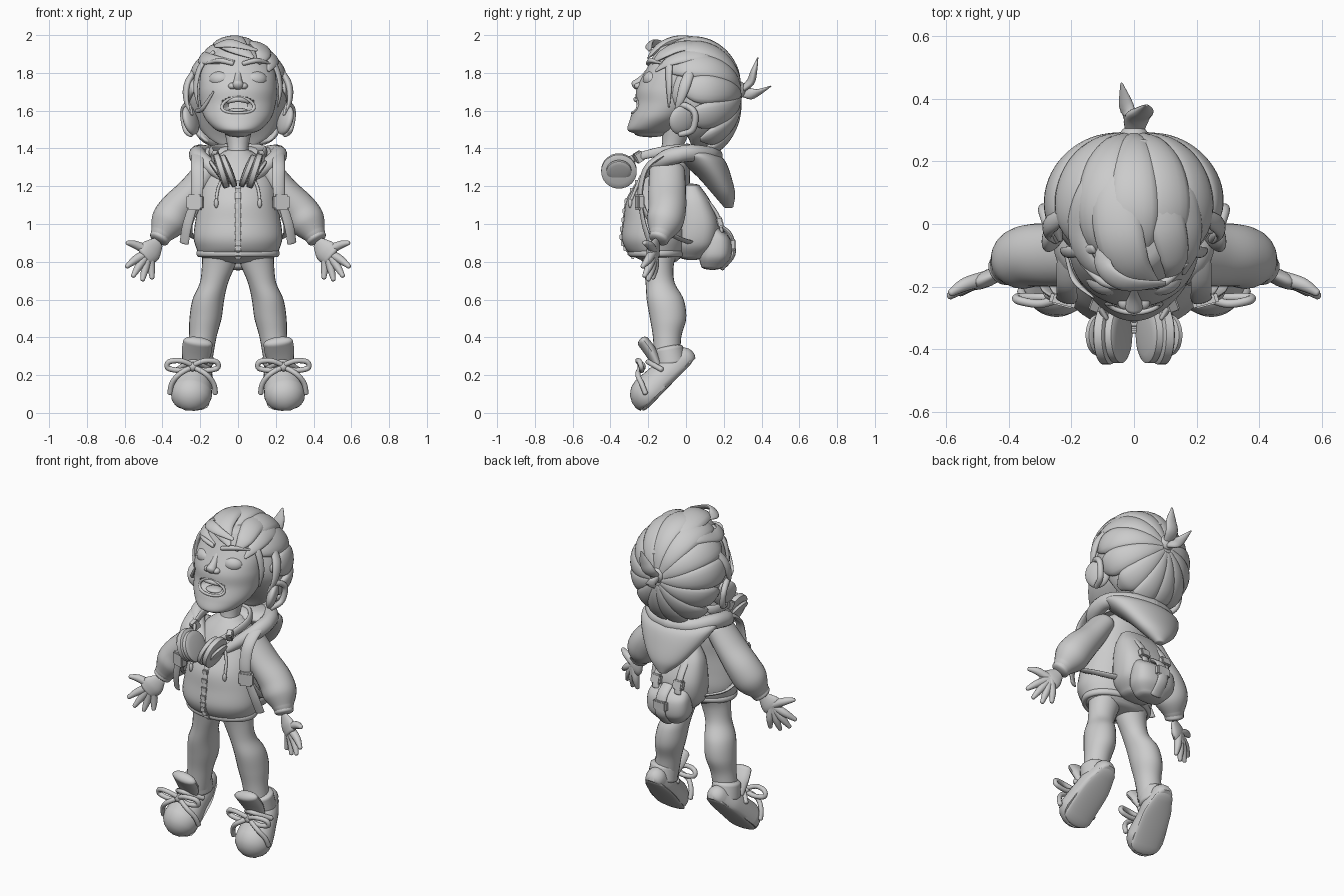
import bpy, bmesh
from math import sin, cos, pi, radians, copysign
from mathutils import Vector, Matrix, Euler

default_cube = bpy.data.objects.get("Cube")
if default_cube:
    bpy.data.objects.remove(default_cube, do_unlink=True)
grey = bpy.data.materials.new("plain grey")
grey.use_nodes = True
grey.diffuse_color = (.6, .6, .6, 1)
shader = next(node for node in grey.node_tree.nodes if node.type == "BSDF_PRINCIPLED")
shader.inputs["Base Color"].default_value = grey.diffuse_color
parts = []

def finish(name, bm, mirror):
    bmesh.ops.recalc_face_normals(bm, faces=bm.faces)
    mesh = bpy.data.meshes.new(name)
    bm.to_mesh(mesh)
    bm.free()
    mesh.materials.append(grey)
    obj = bpy.data.objects.new(name, mesh)
    bpy.context.collection.objects.link(obj)
    if mirror:
        obj.modifiers.new("Mirror", "MIRROR")
    parts.append(obj)
    return obj

# Catmull-Rom interpolation of positions and radii together
def spline(points, steps, closed=False):
    count, result = len(points), []
    for i in range(count if closed else count - 1):
        near = [points[k % count if closed else max(0, min(count - 1, k))] for k in range(i - 1, i + 3)]
        for t in (step / steps for step in range(steps)):
            result.append([b + t * (c - a + t * (2*a - 5*b + 4*c - d + t * (3*b - a - 3*c + d))) / 2
                           for a, b, c, d in zip(*near)])
    return result if closed else result + [list(points[-1])]

# Sweep an ellipse along points (x, y, z, half width, optional half depth), with rounded ends
def sweep(name, points, flat=1.0, facing=(0, 1, 0), pivot=None, level=False, closed=False,
          square=1.0, cap=.7, sides=16, steps=6, mirror=False):
    dense = spline([p if len(p) > 4 else (*p, p[3] * flat) for p in points], steps, closed)
    centres = [Vector(p[:3]) for p in dense]
    last, rings = len(dense) - 1, []
    for i, (centre, p) in enumerate(zip(centres, dense)):
        before = centres[i - 1] if i or closed else centre
        after = centres[(i + 1) % len(centres)] if i < last or closed else centre
        along = Vector((0, 0, 1)) if level else (after - before).normalized()
        out = centre - Vector(pivot) if pivot else Vector(facing)
        out = (out - along * out.dot(along)).normalized()
        rings.append((centre, along, out.cross(along), out, max(p[3], .002), max(p[4], .002)))
    if not closed:
        for (centre, along, side, out, a, b), sign in ((rings[0], -1), (rings[-1], 1)):
            for angle in (.4, .8, 1.2, 1.5):
                shift = along * sign * min(a, b) * cap * sin(angle)
                extra = (centre + shift, along, side, out, a * cos(angle), b * cos(angle))
                rings.insert(len(rings) if sign > 0 else 0, extra)
    bm, loops = bmesh.new(), []
    turns = [2 * pi * k / sides for k in range(sides)]
    pairs = [[copysign(abs(f(turn)) ** square, f(turn)) for f in (cos, sin)] for turn in turns]
    for centre, along, side, out, a, b in rings:
        loops.append([bm.verts.new(centre + side * a * c + out * b * s) for c, s in pairs])
    for low, high in zip(loops, loops[1:] + loops[:1] if closed else loops[1:]):
        for k in range(sides):
            bm.faces.new((low[k - 1], low[k], high[k], high[k - 1]))
    if not closed:
        bm.faces.new(loops[0])
        bm.faces.new(loops[-1])
    return finish(name, bm, mirror)

# A scaled and turned ball or softened box
def solid(name, kind, place, size, turn=(0, 0, 0), mirror=False):
    bm = bmesh.new()
    if kind == "ball":
        bmesh.ops.create_uvsphere(bm, u_segments=32, v_segments=20, radius=1)
    else:
        bmesh.ops.create_cube(bm, size=2)
        bmesh.ops.bevel(bm, geom=bm.edges[:], offset=.25, segments=2, affect="EDGES")
    turn = Euler([radians(angle) for angle in turn])
    bm.transform(Matrix.LocRotScale(Vector(place), turn, Vector(size)))
    return finish(name, bm, mirror)

# Face with an open mouth pressed into it
face = sweep("face", [(0, -.19, 1.48, .07, .085), (0, -.19, 1.5, .12, .12), (0, -.14, 1.56, .175, .155),
                      (0, -.09, 1.64, .2, .18), (0, -.08, 1.72, .205, .18), (0, -.06, 1.82, .19, .15),
                      (0, -.03, 1.92, .12, .13)], level=True, sides=72, steps=10, cap=.3)
for v in face.data.vertices:
    reach = (v.co.x / .085) ** 2 + ((v.co.z - 1.63) / .042) ** 2
    if v.co.y < -.15 and reach < 1:
        v.co.y += .08 * min(1, 2 - 2 * reach)
circle = [2 * pi * k / 14 for k in range(14)]
sweep("lips", [(.085 * cos(a), -.272 + .012 * sin(a) + .017 * cos(a) ** 2, 1.63 + .042 * sin(a) - .012 * cos(a) ** 2, .008)
               for a in circle], closed=True)
sweep("upper_teeth", [(-.055, -.245, 1.65, .013), (0, -.265, 1.66, .014), (.055, -.245, 1.65, .013)])
solid("tongue", "ball", (0, -.23, 1.6), (.05, .04, .015))
sweep("nose", [(0, -.185, 1.82, .018), (0, -.228, 1.77, .02), (0, -.262, 1.735, .03)])
solid("nostrils", "ball", (.03, -.25, 1.73), (.022, .024, .018), mirror=True)
solid("eyes", "ball", (.095, -.182, 1.765), (.06, .044, .044), (0, 0, 20), mirror=True)
sweep("eyebrows", [(.03, -.2, 1.85, .012), (.1, -.185, 1.865, .013), (.17, -.125, 1.85, .005)], mirror=True)
solid("ears", "ball", (.25, -.02, 1.55), (.03, .075, .08), (0, 15, 25), mirror=True)
sweep("ear_rims", [(.25, -.05, 1.58, .014), (.268, -.02, 1.63, .017), (.29, .045, 1.59, .017),
                   (.275, .035, 1.5, .017), (.25, -.03, 1.475, .015)], mirror=True)
sweep("neck", [(0, -.1, 1.28, .06), (0, -.075, 1.4, .055), (0, -.05, 1.52, .08)])
# Hair: a cap, clumps gathered into a knot behind, fringe and side locks
middle, size = Vector((0, .04, 1.68)), Vector((.26, .25, .28))
cap = solid("hair_cap", "ball", middle, size)
for v in cap.data.vertices:
    v.co.x *= 1 - .5 * max(0, v.co.z - middle.z)
    if v.co.y < middle.y:
        keep = max(.15, min(.75, .75 + (v.co.z - middle.z) * 2.5))
        v.co.y = middle.y + (v.co.y - middle.y) * keep
clumps = 13
for k in range(clumps):
    turn = 2 * pi * k / clumps
    stop = radians(108 + 28 * cos(turn) - 6 * (k % 2))
    path = []
    for step in range(7):
        angle = .12 + (stop - .12) * step / 6
        spot = Vector((sin(angle) * sin(turn), cos(angle), sin(angle) * cos(turn))) * size
        spot.x *= 1 + .08 * max(0, cos(angle)) - .5 * max(0, spot.z)
        spot.z *= 1.12 if spot.z < 0 else 1
        width = .08 * sin(angle) ** .8 * (1 if step < 5 else .85 if step < 6 else .25)
        path.append((*(middle + spot), width))
    sweep("hair_clump", path, flat=.42, pivot=middle, steps=4)
for lock in (
        [(-.03, .25, 1.83, .02), (-.14, .12, 1.91, .04), (-.18, -.03, 1.88, .04), (-.13, -.14, 1.87, .03), (-.02, -.2, 1.86, .008)],
        [(-.01, .26, 1.83, .03), (-.05, .13, 1.93, .075), (-.05, -.02, 1.965, .08), (-.01, -.13, 1.94, .065), (.08, -.2, 1.88, .01)],
        [(.02, .26, 1.83, .03), (.07, .13, 1.92, .06), (.11, -.01, 1.94, .06), (.13, -.12, 1.9, .045), (.11, -.18, 1.85, .01)],
        [(.04, .25, 1.82, .02), (.14, .12, 1.89, .05), (.175, .01, 1.89, .05), (.18, -.09, 1.86, .035), (.16, -.16, 1.81, .008)],
        [(-.05, .02, 1.96, .01), (-.1, -.12, 1.95, .03), (-.03, -.19, 1.955, .03), (.1, -.19, 1.92, .01)]):
    sweep("fringe_lock", lock, flat=.38, pivot=middle)
for lock in ([(.13, -.08, 1.91, .015), (.2, -.09, 1.83, .02), (.225, -.09, 1.72, .016), (.21, -.09, 1.62, .005)],
             [(.2, .04, 1.85, .02), (.265, -.0, 1.75, .03), (.275, -.03, 1.66, .022), (.25, -.06, 1.58, .005)]):
    sweep("side_locks", lock, flat=.6, pivot=middle, mirror=True)
sweep("cheek_lock", [(-.22, -.09, 1.6, .01), (-.19, -.18, 1.61, .012), (-.13, -.235, 1.7, .005)], flat=.6)
solid("hair_knot", "ball", (0, .285, 1.71), (.045, .03, .045))
sweep("upright_tuft", [(0, .28, 1.7, .025), (.01, .34, 1.75, .042), (.03, .36, 1.81, .034), (.04, .38, 1.88, .006)], flat=.5)
sweep("back_tuft", [(0, .28, 1.7, .025), (-.02, .36, 1.69, .03), (-.04, .45, 1.73, .004)], flat=.6)
# Jacket body, hem, zip and drawstrings
jacket = [(0, -.14, .81, .17, .1), (0, -.15, .83, .2, .13), (0, -.16, .87, .22, .16),
          (0, -.165, .93, .235, .175), (0, -.16, 1.02, .225, .17), (0, -.15, 1.12, .205, .165),
          (0, -.12, 1.22, .19, .14), (0, -.09, 1.32, .15, .11), (0, -.07, 1.38, .08, .08)]
sweep("jacket", jacket, level=True, sides=40, cap=.2)
sweep("jacket_hem", [(.205 * cos(a), .135 * sin(a) - .155, .845, .02) for a in circle], flat=.8, pivot=(0, -.155, .845), closed=True)
zip_line = [(0, y - deep + .003, z, .016) for x, y, z, wide, deep in jacket[1:7]]
sweep("zip_tape", zip_line, flat=.5)
for x, y, z, width in spline(zip_line, 2):
    solid("zip_tooth", "box", (x, y - .005, z), (.017, .009, .014))
sweep("drawstrings", [(.08, -.24, 1.25, .008), (.105, -.265, 1.19, .008), (.115, -.29, 1.13, .008)], mirror=True)
solid("drawstring_ends", "ball", (.115, -.295, 1.11), (.012, .012, .025), mirror=True)
# Hood hanging down the back and its rolled collar
sweep("hood", [(0, .225, 1.09, .03, .025), (0, .2, 1.16, .11, .06), (0, .15, 1.25, .18, .09), (0, .09, 1.33, .23, .12),
               (0, .05, 1.37, .24, .12), (0, .04, 1.39, .2, .1)], level=True, sides=36, cap=.25)
sweep("hood_collar", [(.05, -.24, 1.22, .02), (.13, -.18, 1.29, .035), (.205, -.1, 1.35, .045),
                      (.205, .02, 1.375, .045), (.12, .12, 1.365, .045), (0, .15, 1.36, .045)], mirror=True)
# Sleeves, cuffs and hands
sweep("sleeves", [(.16, -.1, 1.28, .07, .095), (.245, -.1, 1.17, .08, .1), (.325, -.1, 1.075, .095, .1),
                  (.37, -.115, 1.005, .095), (.405, -.135, .945, .06)], sides=24, mirror=True)
sweep("cuffs", [(.398, -.13, .955, .056), (.418, -.145, .92, .054)], cap=.3, mirror=True)
sweep("palms", [(.425, -.155, .9, .035), (.46, -.17, .86, .062), (.49, -.185, .83, .056)],
      flat=.42, facing=(.4, 1, 0), mirror=True)
fingers = {"thumbs": (.585, -.22, .9), "index_fingers": (.588, -.23, .775), "middle_fingers": (.555, -.22, .725),
           "ring_fingers": (.505, -.2, .705), "little_fingers": (.455, -.175, .715)}
for name, tip in fingers.items():
    base = Vector((.468, -.172, .855))
    bend = base.lerp(Vector(tip), .6) + Vector((0, .008, .006))
    sweep(name, [(*base, .024), (*bend, .022), (*tip, .012)], sides=12, mirror=True)
# Trousers
sweep("trouser_legs", [(.09, -.14, .86, .1, .1), (.103, -.145, .78, .088, .08), (.127, -.137, .69, .075, .077),
                       (.157, -.11, .6, .084, .098), (.172, -.095, .5, .085, .096), (.187, -.1, .4, .073, .075),
                       (.205, -.1, .28, .07, .07)], level=True, sides=24, mirror=True)
# Shoes with flattened soles, pointing downwards
sole_normal, heel = Vector((0, .69, -.72)), Vector((.2, .035, .275))
shoe = sweep("shoes", [(.21, -.01, .285, .06, .065), (.22, -.06, .235, .085, .085), (.235, -.12, .18, .095, .09),
                       (.247, -.195, .1, .11, .102)], facing=sole_normal, cap=1, sides=32, mirror=True)
for v in shoe.data.vertices:
    depth = (v.co - heel).dot(sole_normal)
    if depth > 0:
        v.co -= sole_normal * depth
sweep("soles", [(.21, .0, .25, .065, .014), (.22, -.06, .19, .088, .014), (.235, -.13, .118, .094, .014),
                (.247, -.195, .05, .094, .014)], facing=sole_normal, cap=3.6, sides=24, mirror=True)
sweep("ankle_collars", [(.215, -.08, .26, .085), (.212, -.095, .34, .08)], cap=.2, sides=24, mirror=True)
sweep("shoe_tongues", [(.23, -.15, .25, .06), (.22, -.185, .32, .078), (.212, -.225, .375, .078)], flat=.42, mirror=True)
knot = Vector((.24, -.235, .245))
solid("lace_knots", "ball", knot, (.028, .022, .025), mirror=True)
for side in (1, -1):
    for name, offsets in (("lace_loops", [(0, 0, 0), (.06, -.02, .03), (.125, -.01, .025), (.13, 0, -.008), (.06, 0, -.02)]),
                          ("lace_ends", [(0, 0, 0), (.07, -.02, -.04), (.11, 0, -.09), (.12, .02, -.14)])):
        sweep(name, [(knot.x + side * x, knot.y + y, knot.z + z, .014) for x, y, z in offsets],
              closed=name == "lace_loops", sides=10, mirror=True)
sweep("crossed_laces", [(.15, -.13, .23, .014), (.235, -.2, .27, .014), (.32, -.13, .23, .014)], mirror=True)
# Headphones resting round the neck
for name, near, far, radius in (("ear_pads", .04, .06, .09), ("ear_cups", .075, .1, .094), ("cup_caps", .105, .116, .066)):
    sweep(name, [(near, -.355, 1.285, radius), (far, -.355, 1.277, radius)], cap=.12, sides=32, mirror=True)
sweep("headphone_band", [(.09, -.3, 1.34, .018), (.13, -.22, 1.365, .022), (.14, -.1, 1.39, .025),
                         (.08, -.0, 1.4, .025), (0, .02, 1.4, .025)], flat=.5, pivot=(0, -.12, 1.37), mirror=True)
solid("band_sliders", "box", (.12, -.25, 1.355), (.018, .025, .028), (30, 0, 20), mirror=True)
# Backpack, pocket, straps and buckles
sweep("backpack", [(0, .03, .83, .1, .07), (0, .05, .89, .15, .11), (0, .06, 1, .165, .115), (0, .045, 1.12, .15, .085),
                   (0, .03, 1.2, .11, .045)], level=True, square=.75, sides=32, cap=.3)
sweep("backpack_pocket", [(0, .14, .775, .09, .06), (0, .155, .83, .13, .085), (0, .16, .92, .13, .075),
                          (0, .13, .975, .11, .05)], level=True, square=.75, sides=32, cap=.3)
sweep("pocket_strap", [(0, .18, .99, .035), (0, .235, .94, .035), (0, .25, .84, .035), (0, .19, .765, .035)],
      flat=.35, pivot=(0, .1, .88))
solid("pocket_buckle", "box", (0, .25, .89), (.045, .014, .03))
sweep("flap_straps", [(.075, .1, 1.14, .022), (.075, .165, 1.05, .022), (.075, .19, .96, .022)], flat=.45, mirror=True)
solid("flap_buckles", "box", (.075, .18, 1.01), (.032, .016, .028), (15, 0, 0), mirror=True)
harness = (.17, -.07, 1.15)
sweep("shoulder_straps", [(.18, .05, 1.33, .026), (.21, -.06, 1.385, .032), (.215, -.19, 1.32, .034),
                          (.215, -.235, 1.22, .034), (.225, -.235, 1.11, .03), (.26, -.17, 1, .022),
                          (.24, -.05, .93, .02), (.13, .03, .9, .02)], flat=.38, pivot=harness, mirror=True)
solid("strap_buckles", "box", (.228, -.245, 1.115), (.042, .018, .042), (0, 0, 15), mirror=True)
sweep("strap_tails", [(.24, -.24, 1.09, .024), (.27, -.22, .99, .026), (.285, -.19, .9, .026)], flat=.35, pivot=harness, mirror=True)
# Smooth shading with crisp edges
for obj in bpy.context.selected_objects:
    obj.select_set(False)
for obj in parts:
    obj.select_set(True)
bpy.context.view_layer.objects.active = parts[0]
bpy.ops.object.shade_smooth_by_angle(angle=radians(50))
